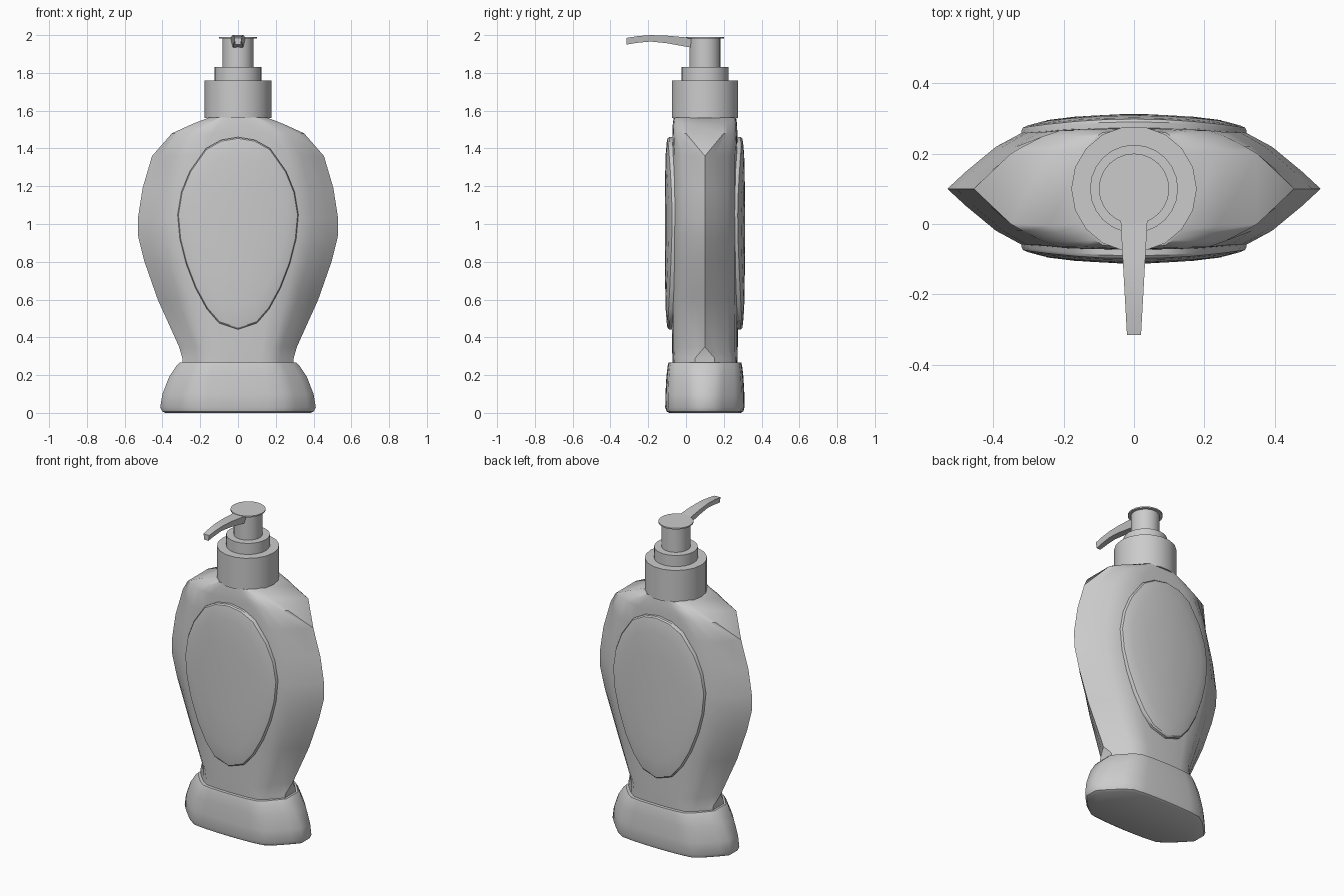
import bpy, bmesh, math

cube = bpy.data.objects.get("Cube")
if cube:
    bpy.data.objects.remove(cube, do_unlink=True)

CY = 0.10  # depth position of the bottle's centre plane

plastic = bpy.data.materials.new("light grey plastic")
plastic.use_nodes = True
GREY = (0.6, 0.6, 0.6, 1)
plastic.diffuse_color = GREY
plastic.node_tree.nodes["Principled BSDF"].inputs["Base Color"].default_value = GREY


def loft(name, rings, angle=35):
    """Skin a list of equal-length closed rings and cap both ends."""
    bm = bmesh.new()
    rows = [[bm.verts.new(p) for p in ring] for ring in rings]
    n = len(rows[0])
    for a, b in zip(rows, rows[1:]):
        for i in range(n):
            j = (i + 1) % n
            bm.faces.new((a[i], a[j], b[j], b[i]))
    bm.faces.new(rows[0][::-1])
    bm.faces.new(rows[-1])
    bmesh.ops.remove_doubles(bm, verts=bm.verts, dist=0.0005)
    bmesh.ops.recalc_face_normals(bm, faces=bm.faces)
    mesh = bpy.data.meshes.new(name)
    bm.to_mesh(mesh)
    bm.free()
    mesh.materials.append(plastic)
    obj = bpy.data.objects.new(name, mesh)
    bpy.context.collection.objects.link(obj)
    bpy.ops.object.select_all(action="DESELECT")
    obj.select_set(True)
    bpy.context.view_layer.objects.active = obj
    bpy.ops.object.shade_smooth_by_angle(angle=math.radians(angle))
    return obj


# Lens-shaped cross-section: (fraction of half width, fraction of half depth)
LENS = [(0, 1), (0.2, 0.99), (0.4, 0.97), (0.6, 0.91),
        (0.74, 0.68), (0.9, 0.28), (1, 0)]


def lens_ring(z, half_w, half_d, blunt=0.0):
    """Pointed lens outline; blunt gives the tips a flat end."""
    quarter = [(half_w * t, half_d * (blunt + (1 - blunt) * f)) for t, f in LENS]
    right = quarter + [(x, -y) for x, y in quarter[::-1]]
    left = [(-x, -y) for x, y in quarter[1:]] + [(-x, y) for x, y in quarter[:0:-1]]
    return [(x, CY + y, z) for x, y in right + left]


# Bottle body
body = [(0.20, 0.295, 0.17, 0.3), (0.29, 0.295, 0.172, 0.3), (0.35, 0.312, 0.174, 0),
        (0.60, 0.425, 0.175, 0), (0.80, 0.495, 0.175, 0), (0.93, 0.528, 0.175, 0),
        (1.03, 0.53, 0.175, 0), (1.19, 0.505, 0.175, 0), (1.36, 0.455, 0.175, 0),
        (1.48, 0.35, 0.172, 0.58), (1.53, 0.24, 0.17, 0.62), (1.565, 0.15, 0.165, 0.62)]
loft("bottle_body", [lens_ring(*row) for row in body], 40)

# Flared foot with a rounded lower edge
foot = [(0, 0.385, 0.19, 0.2), (0.008, 0.402, 0.203, 0.2), (0.03, 0.412, 0.21, 0.2),
        (0.10, 0.40, 0.209, 0.22), (0.19, 0.365, 0.204, 0.26), (0.25, 0.325, 0.197, 0.3),
        (0.268, 0.308, 0.192, 0.3)]
loft("flared_foot", [lens_ring(*row) for row in foot], 40)

# Egg-shaped raised panels on the front and back
EGG = [(0, 1.46), (0.09, 1.445), (0.17, 1.40), (0.255, 1.28), (0.30, 1.17), (0.32, 1.05),
       (0.308, 0.92), (0.275, 0.79), (0.225, 0.66), (0.165, 0.55), (0.10, 0.475), (0, 0.442)]
EGG_LOOP = EGG + [(-x, z) for x, z in EGG[-2:0:-1]]
EGG_Z = 1.0
# (outline scale, height above the rim)
PANEL = [(1, -0.06), (1, 0), (0.985, 0.008), (0.94, 0.012), (0.8, 0.018), (0.5, 0.021), (0.15, 0.022)]


def panel_ring(side, scale, lift):
    ring = []
    for x, z in EGG_LOOP:
        px = x * scale
        depth = 0.165 + 0.025 * (1 - (px / 0.32) ** 2) + lift
        ring.append((px, CY + side * depth, EGG_Z + (z - EGG_Z) * scale))
    return ring


for name, side in (("front_panel", -1), ("back_panel", 1)):
    loft(name, [panel_ring(side, s, h) for s, h in PANEL], 35)


# Round pump parts
def cylinder(name, radius, z0, z1, sides):
    rings = [[(radius * math.cos(2 * math.pi * i / sides),
               CY + radius * math.sin(2 * math.pi * i / sides), z)
              for i in range(sides)] for z in (z0, z1)]
    loft(name, rings, 35)


cylinder("collar", 0.178, 1.56, 1.76, 18)
cylinder("collar_step", 0.125, 1.75, 1.83, 24)
cylinder("pump_stem", 0.082, 1.82, 1.985, 24)
cylinder("pump_cap", 0.10, 1.982, 1.99, 24)

# Curved, tapering spout: (y, bottom z, top z, half width)
SPOUT = [(0.06, 1.93, 1.985, 0.042), (0.01, 1.937, 1.987, 0.038), (-0.10, 1.957, 1.997, 0.032),
         (-0.19, 1.966, 2.0, 0.027), (-0.26, 1.959, 1.994, 0.023), (-0.315, 1.95, 1.985, 0.02)]
loft("spout", [[(-w, y, top), (w, y, top), (w * 0.7, y, low), (-w * 0.7, y, low)]
               for y, low, top, w in SPOUT], 30)
